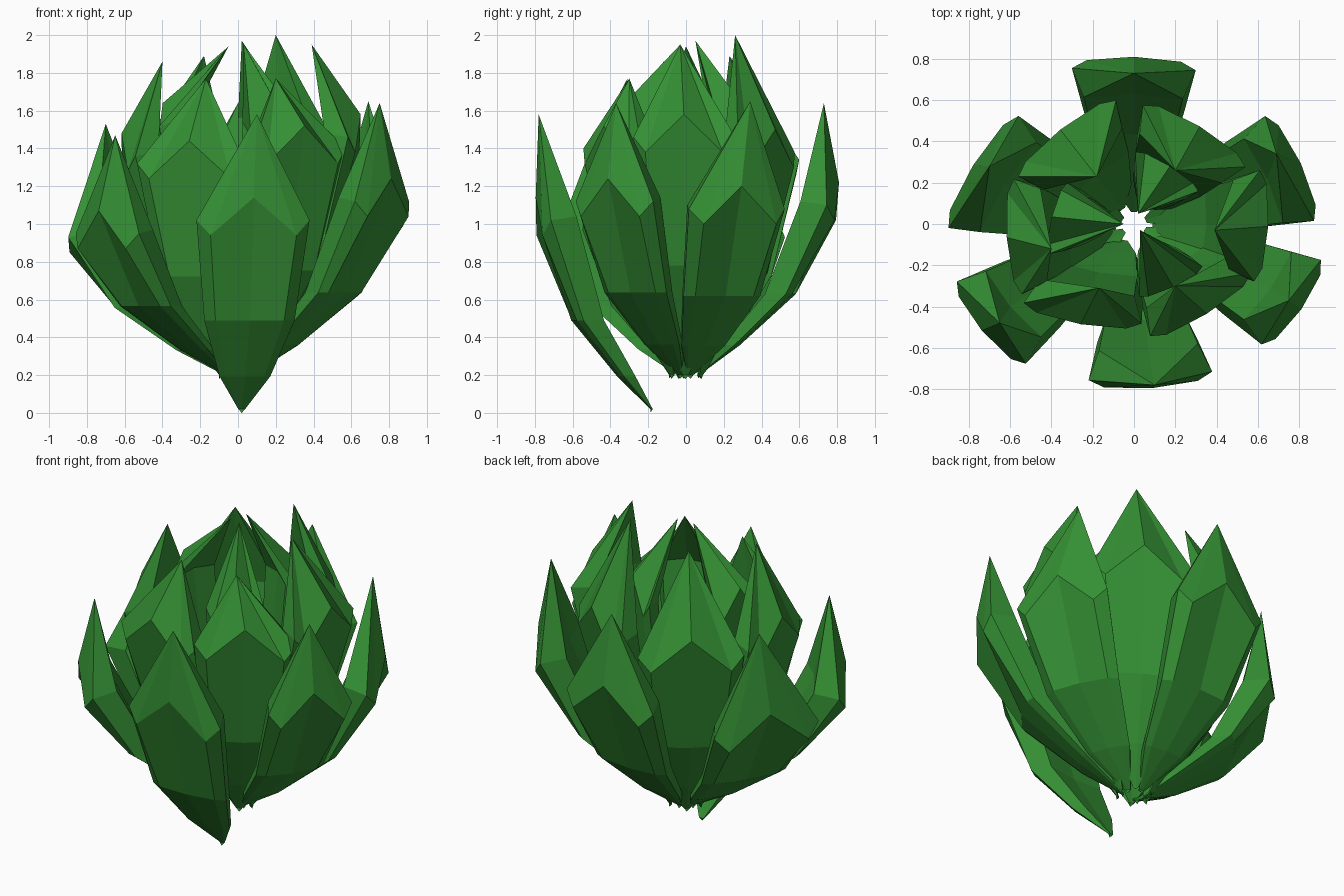
import bpy, bmesh
from math import sin, cos, radians
from mathutils import Vector

if "Cube" in bpy.data.objects:
    bpy.data.objects.remove(bpy.data.objects["Cube"])

green = bpy.data.materials.new("leaf_green")
green.diffuse_color = (0.035, 0.28, 0.035, 1)
green.use_nodes = True
green.node_tree.nodes["Principled BSDF"].inputs["Base Color"].default_value = green.diffuse_color

# growth rows from stem to belly: outward share, height share, width share, shoulder drop
ROWS = [(0, 0, 0.06, 0), (.29, .155, .45, 0), (.69, .42, .8, 0), (1, 1, 1, 1)]


def leaf(name, ang, facing, r, z, w, tip, base_r=.07, base_z=.2, cup=.2):
    """Thick leaf: faceted eight-sided sections closing to a point."""
    a, f = radians(ang), radians(facing)
    radial = Vector((cos(a), sin(a), 0))
    out, side = Vector((cos(f), sin(f), 0)), Vector((-sin(f), cos(f), 0))
    bm = bmesh.new()
    rings = []
    for fr, fz, fw, drop in ROWS:
        rr = base_r + (r - base_r) * fr
        zz = base_z + (z - base_z) * fz
        c, hw = cup * fw, w * fw
        # half section from outer ridge to inner face, then mirrored
        half = [(.76 * hw, .1 * c, -.2 * drop), (hw, .3 * c, -.12 * drop), (.8 * hw, c, -.1 * drop)]
        section = ([(0, 0, 0)] + half + [(0, .9 * c, -.08 * drop)]
                   + [(-s, d, h) for s, d, h in reversed(half)])
        rings.append([bm.verts.new(radial * rr - out * d + side * s + Vector((0, 0, zz + h)))
                      for s, d, h in section])
    n = len(rings[0])
    for p, q in zip(rings, rings[1:]):
        for i in range(n):
            j = (i + 1) % n
            bm.faces.new((p[i], p[j], q[j], q[i]))
    for ring, point in ((rings[0], radial * base_r + Vector((0, 0, base_z - .02))),
                        (rings[-1], Vector(tip))):
        v = bm.verts.new(point)
        for i in range(n):
            bm.faces.new((ring[i], ring[(i + 1) % n], v))
    bmesh.ops.recalc_face_normals(bm, faces=bm.faces)
    me = bpy.data.meshes.new(name)
    bm.to_mesh(me)
    bm.free()
    me.materials.append(green)
    bpy.context.collection.objects.link(bpy.data.objects.new(name, me))


# outer ring
leaf("outer_leaf_front", -84, -86, .80, 1.14, .30, (.1, -.78, 1.58), .19, .02)
leaf("outer_leaf_back", 90, 89, .81, 1.22, .30, (0, .73, 1.64))
leaf("outer_leaf_back_left", 160, 148, .83, 1.05, .32, (-.70, .28, 1.53))
leaf("outer_leaf_back_right", 20, 25, .86, 1.20, .28, (.69, .34, 1.65))
leaf("outer_leaf_front_right", -27, -35, .91, 1.24, .25, (.75, -.37, 1.64))
leaf("outer_leaf_front_left", -145, -140, .90, 1.07, .26, (-.65, -.48, 1.47))

# middle ring
leaf("middle_leaf_front_left", -118, -100, .55, 1.44, .29, (-.17, -.31, 1.77), .1, .2, .18)
leaf("middle_leaf_front_right", -51, -58, .56, 1.52, .29, (.20, -.30, 1.77), .1, .2, .18)
leaf("middle_leaf_right", -1, -3, .65, 1.58, .27, (.39, -.03, 1.95), .1, .2, .18)
leaf("middle_leaf_back_right", 56, 59, .57, 1.50, .29, (.20, .26, 2.0), .1, .2, .18)
leaf("middle_leaf_back_left", 128, 128, .58, 1.46, .30, (-.18, .23, 1.89), .1, .2, .18)
leaf("middle_leaf_left", -174, -176, .62, 1.48, .28, (-.40, -.12, 1.86), .1, .2, .18)

# heart leaves
leaf("inner_leaf_back", 58, 58, .33, 1.66, .18, (.02, .05, 1.97), .1, .3, .1)
leaf("inner_leaf_left", 175, 165, .40, 1.64, .18, (-.05, 0, 1.94), .1, .3, .1)
leaf("inner_leaf_front", -58, -65, .36, 1.66, .17, (.03, -.03, 1.95), .1, .3, .1)
